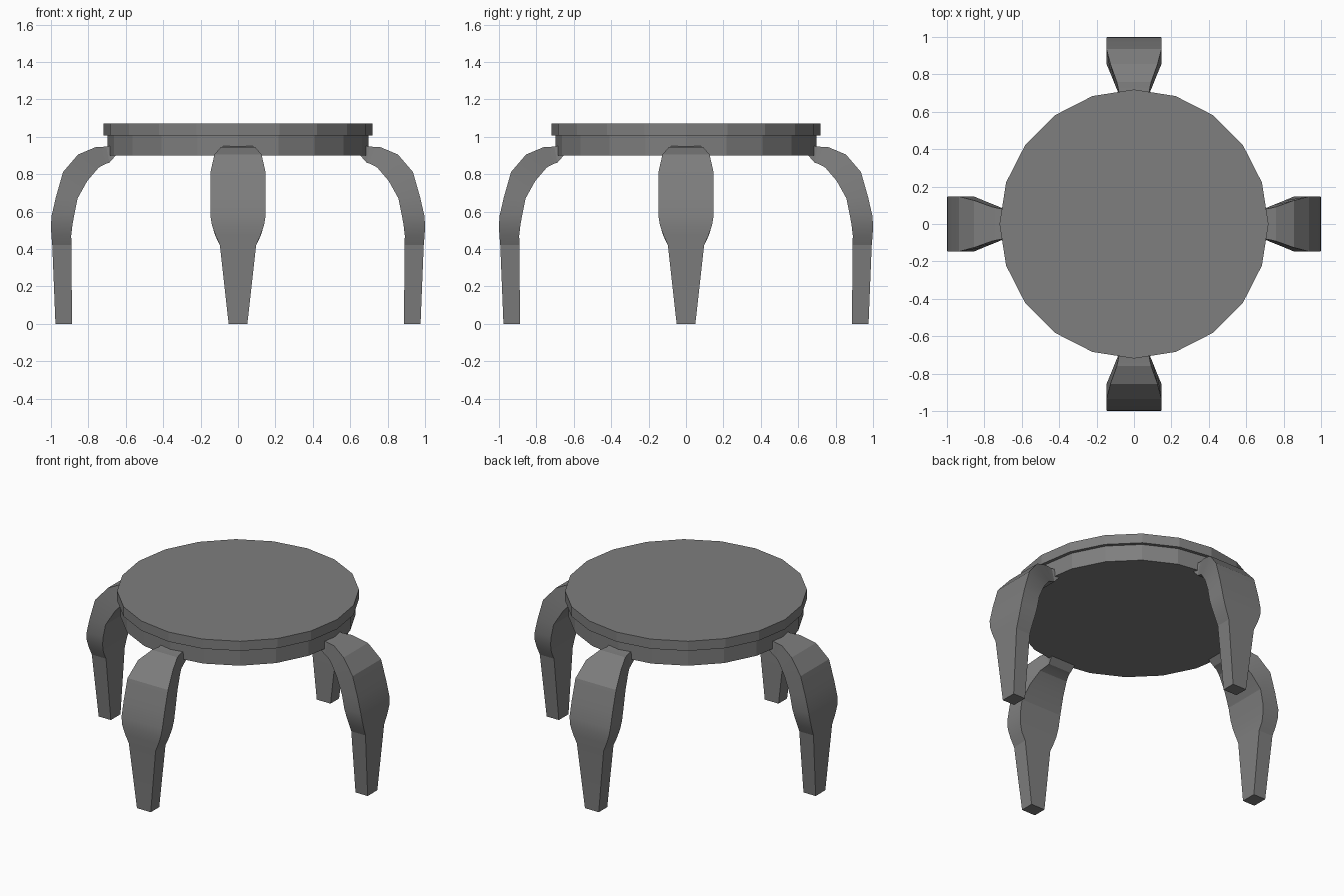
import bpy, bmesh, math
from mathutils import Matrix

if "Cube" in bpy.data.objects:
    bpy.data.objects.remove(bpy.data.objects["Cube"])

# Dark grey finish shared by all parts
dark = bpy.data.materials.new("dark_grey")
dark.diffuse_color = (0.21, 0.21, 0.21, 1)
dark.use_nodes = True
dark.node_tree.nodes["Principled BSDF"].inputs["Base Color"].default_value = dark.diffuse_color


def make_object(name, bm):
    bmesh.ops.recalc_face_normals(bm, faces=bm.faces)
    mesh = bpy.data.meshes.new(name)
    bm.to_mesh(mesh)
    bm.free()
    mesh.materials.append(dark)
    obj = bpy.data.objects.new(name, mesh)
    bpy.context.collection.objects.link(obj)
    return obj


def disc(name, radius, z0, z1):
    bm = bmesh.new()
    bmesh.ops.create_cone(bm, cap_ends=True, segments=20, radius1=radius, radius2=radius,
                          depth=z1 - z0, matrix=Matrix.Translation((0, 0, (z0 + z1) / 2)))
    return make_object(name, bm)


# Round seat slab and the slightly narrower apron under it
disc("seat", 0.719, 1.007, 1.07)
disc("apron", 0.698, 0.90, 1.007)

# Leg stations from foot to seat: outer r, z, half width, inner r, z, half width
STATIONS = [
    (0.976, 0.00, 0.050, 0.888, 0.00, 0.050),
    (0.993, 0.42, 0.097, 0.890, 0.42, 0.097),
    (0.998, 0.475, 0.121, 0.892, 0.47, 0.121),
    (1.000, 0.53, 0.140, 0.885, 0.53, 0.140),
    (0.996, 0.58, 0.148, 0.875, 0.585, 0.148),
    (0.973, 0.68, 0.148, 0.858, 0.67, 0.148),
    (0.935, 0.812, 0.147, 0.805, 0.765, 0.126),
    (0.855, 0.905, 0.126, 0.745, 0.835, 0.102),
    (0.760, 0.945, 0.092, 0.712, 0.853, 0.088),
    (0.705, 0.947, 0.080, 0.687, 0.862, 0.082),
    (0.655, 0.955, 0.080, 0.652, 0.902, 0.090),
]


def leg(name, angle):
    bm = bmesh.new()
    rings = [[bm.verts.new(p) for p in ((ro, -wo, zo), (ro, wo, zo), (ri, wi, zi), (ri, -wi, zi))]
             for ro, zo, wo, ri, zi, wi in STATIONS]
    for a, b in zip(rings, rings[1:]):
        for i in range(4):
            j = (i + 1) % 4
            bm.faces.new((a[i], a[j], b[j], b[i]))
    bm.faces.new(rings[0][::-1])
    bm.faces.new(rings[-1])
    for f in bm.faces:
        f.smooth = True
    bmesh.ops.rotate(bm, verts=bm.verts, matrix=Matrix.Rotation(angle, 3, 'Z'))
    obj = make_object(name, bm)
    # Soft shading only over the gentle knee bends
    obj.data.set_sharp_from_angle(angle=math.radians(12))


# Four curved legs
for i, side in enumerate(("right", "back", "left", "front")):
    leg(side + "_leg", i * math.pi / 2)
